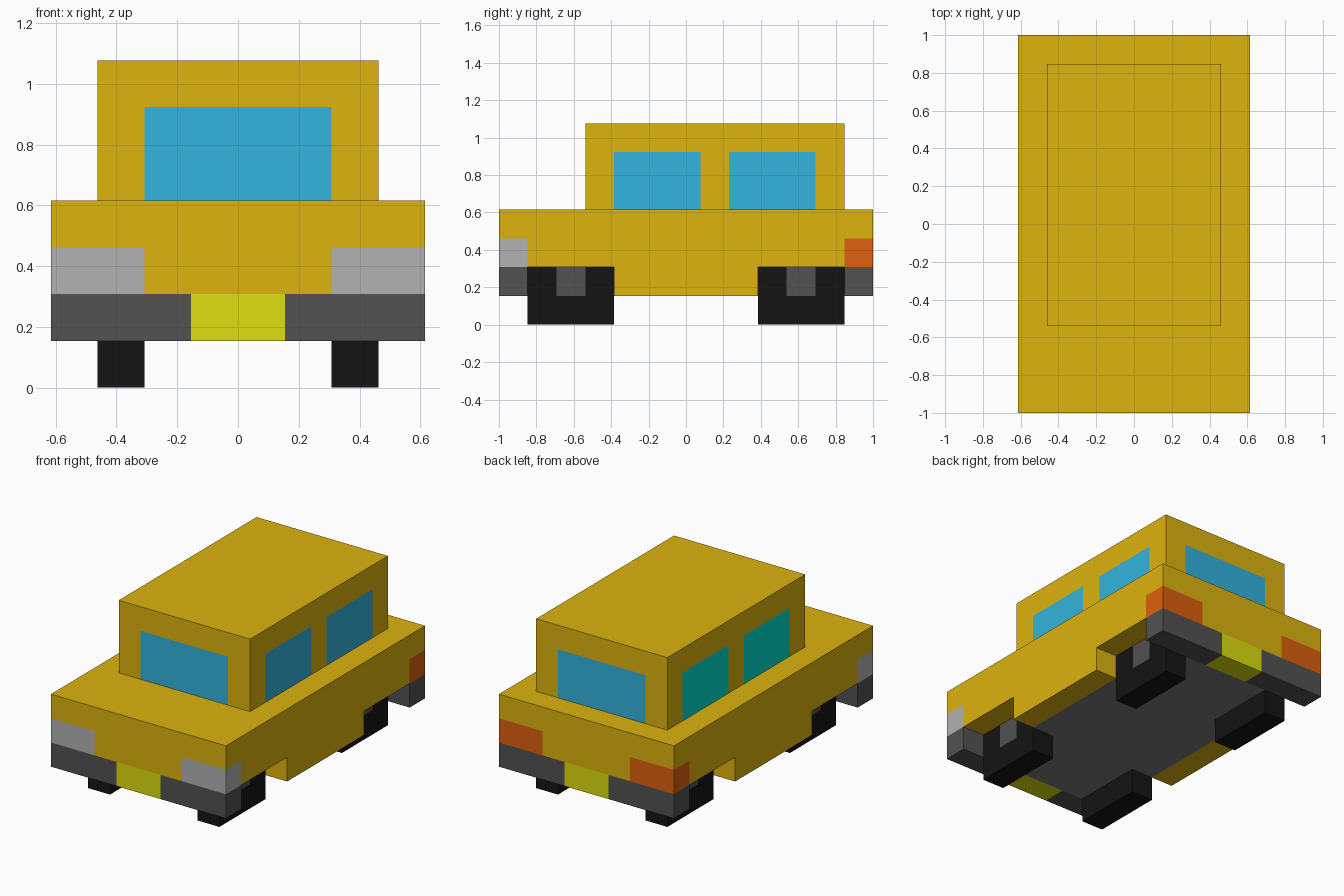
import bpy, bmesh

if "Cube" in bpy.data.objects:
    bpy.data.objects.remove(bpy.data.objects["Cube"])

U = 2 / 13  # one block; all sizes below are in blocks


def material(name, *rgb):
    m = bpy.data.materials.new(name)
    lin = [((c / 255 + 0.055) / 1.055) ** 2.4 if c > 10 else c / 255 / 12.92 for c in rgb]
    m.diffuse_color = (*lin, 1)
    m.use_nodes = True
    m.node_tree.nodes["Principled BSDF"].inputs["Base Color"].default_value = m.diffuse_color
    return m


YELLOW = material("yellow_paint", 221, 179, 14)
GLASS = material("blue_glass", 51, 180, 221)
TEAL = material("teal_glass", 0, 222, 209)
BUMPER = material("dark_grey", 82, 82, 82)
FLOOR = material("floor_grey", 122, 122, 122)
LAMP = material("headlight_grey", 178, 178, 178)
TAIL = material("tail_orange", 221, 96, 14)
PLATE = material("plate_yellow", 221, 221, 14)
TYRE = material("tyre_black", 20, 20, 20)


def prism(name, points, axis, lo, hi, mat=None):
    """Extrude a flat outline along axis 'x' (points y,z) or 'z' (points x,y)."""
    bm = bmesh.new()
    place = (lambda a, b: (lo, a, b)) if axis == 'x' else (lambda a, b: (a, b, lo))
    face = bm.faces.new([bm.verts.new(place(a, b)) for a, b in points])
    ext = bmesh.ops.extrude_face_region(bm, geom=[face])
    verts = [v for v in ext["geom"] if isinstance(v, bmesh.types.BMVert)]
    d = hi - lo
    bmesh.ops.translate(bm, verts=verts, vec=(d, 0, 0) if axis == 'x' else (0, 0, d))
    bmesh.ops.scale(bm, verts=bm.verts, vec=(U, U, U))
    bmesh.ops.recalc_face_normals(bm, faces=bm.faces)
    me = bpy.data.meshes.new(name)
    bm.to_mesh(me)
    bm.free()
    if mat:
        me.materials.append(mat)
    ob = bpy.data.objects.new(name, me)
    bpy.context.collection.objects.link(ob)
    return ob


def box(name, x, y, z, mat=None):
    pts = [(x[0], y[0]), (x[1], y[0]), (x[1], y[1]), (x[0], y[1])]
    return prism(name, pts, 'z', z[0], z[1], mat)


def span(s, a, b):
    """Range a..b, mirrored when s is -1."""
    return tuple(sorted((s * a, s * b)))


def carve(ob, cutters):
    """Subtract the cutters, bake the result and delete them."""
    for c in cutters:
        c.hide_render = True
        mod = ob.modifiers.new("cut", 'BOOLEAN')
        mod.operation, mod.solver, mod.object = 'DIFFERENCE', 'EXACT', c
    deps = bpy.context.evaluated_depsgraph_get()
    me = bpy.data.meshes.new_from_object(ob.evaluated_get(deps))
    ob.modifiers.clear()
    ob.data = me
    for c in cutters:
        bpy.data.objects.remove(c)


# Main shells
body = box("body", (-4, 4), (-6.5, 6.5), (2, 4), YELLOW)
cabin = box("cabin", (-3, 3), (-3.5, 5.5), (4, 7), YELLOW)
body_cuts, cabin_cuts = [], []

# Front and rear windows
for name, y, cut in (("windscreen", (-3.5, -3), (-4, -3)),
                     ("rear_window", (5, 5.5), (5, 6))):
    box(name, (-2, 2), y, (4, 6), GLASS)
    cabin_cuts.append(box("cutter", (-2, 2), cut, (3.5, 6), YELLOW))

# Underfloor, narrowed at the wheels
quarter = [(2, 5.5), (2, 2.5), (3, 2.5)]
right = quarter + [(x, -y) for x, y in reversed(quarter)]
prism("floor", right + [(-x, y) for x, y in reversed(right)], 'z', 1, 2, FLOOR)

for s, side in ((1, "right"), (-1, "left")):
    # Side windows and sill
    for y, pos in (((-2.5, 0.5), "front"), ((1.5, 4.5), "rear")):
        box(f"{side}_{pos}_side_window", span(s, 2.5, 3), y, (4, 6),
            GLASS if s > 0 else TEAL)
        cabin_cuts.append(box("cutter", span(s, 2.5, 3.5), y, (3.5, 6), YELLOW))
    box(f"{side}_sill", span(s, 3, 4), (-2.5, 2.5), (1, 2), YELLOW)

    for e, end in ((-1, "front"), (1, "rear")):
        # Corner lights and bumper halves
        lamp = "headlight" if e < 0 else "tail_light"
        box(f"{side}_{lamp}", span(s, 2, 4), span(e, 5.5, 6.5), (2, 3),
            LAMP if e < 0 else TAIL)
        body_cuts.append(box("cutter", span(s, 2, 5), span(e, 5.5, 7), (1.5, 3), YELLOW))
        box(f"{side}_{end}_bumper", span(s, 1, 4), span(e, 5.5, 6.5), (1, 2), BUMPER)

        # Square tyre with a slot for the hub
        y0 = e * 4
        tyre = [(-1.5, 0), (1.5, 0), (1.5, 2), (.5, 2), (.5, 1), (-.5, 1), (-.5, 2), (-1.5, 2)]
        lo, hi = span(s, 2, 3)
        prism(f"{side}_{end}_tyre", [(y0 + y, z) for y, z in tyre], 'x', lo, hi, TYRE)
        box(f"{side}_{end}_hub", (lo, hi), (y0 - .5, y0 + .5), (1, 2), BUMPER)

# Plates between the bumper halves
for e, end in ((-1, "front"), (1, "rear")):
    box(f"{end}_plate", (-1, 1), span(e, 5.5, 6.5), (1, 2), PLATE)

carve(body, body_cuts)
carve(cabin, cabin_cuts)
